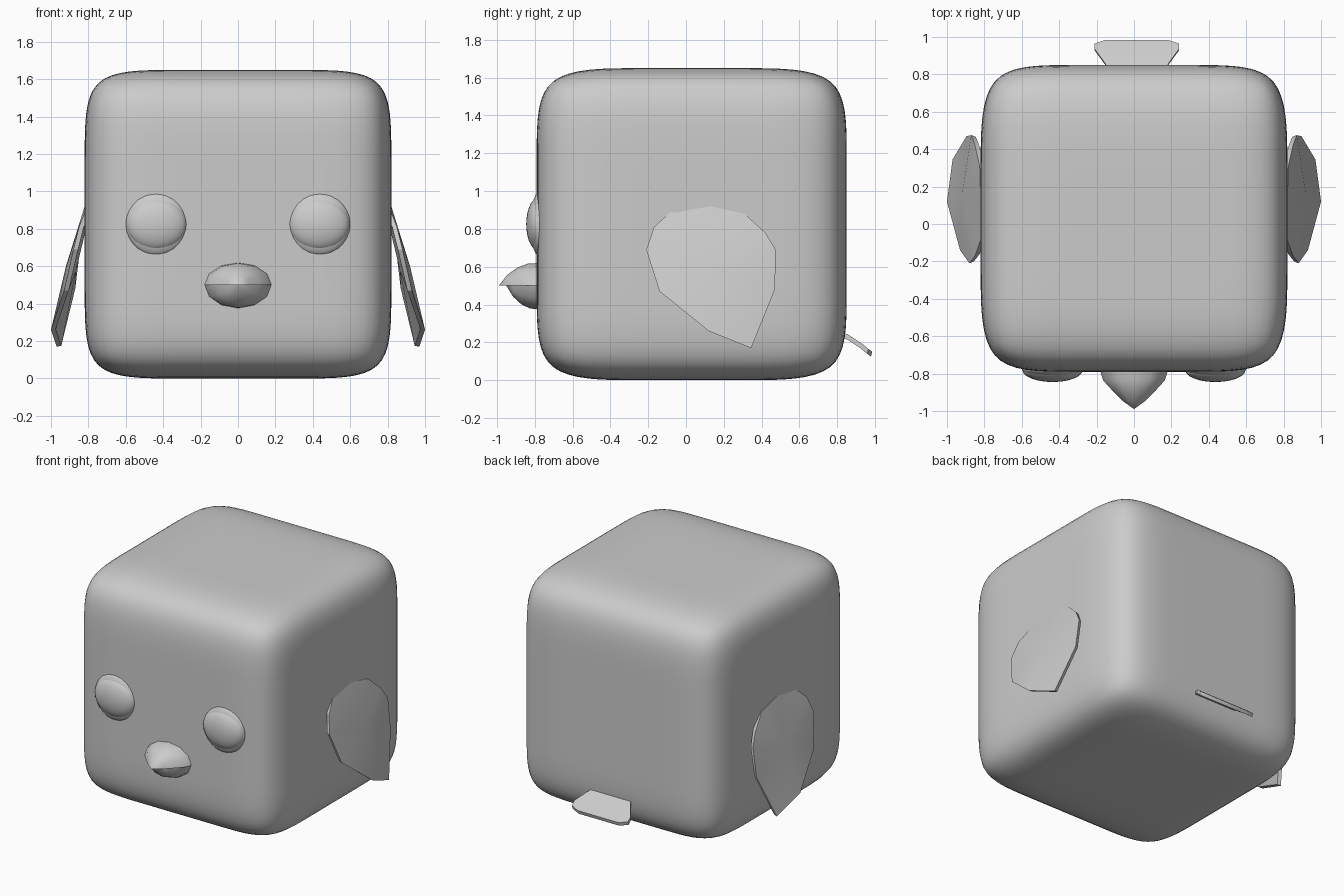
import bpy, bmesh, math
from mathutils import Vector

if "Cube" in bpy.data.objects:
    bpy.data.objects.remove(bpy.data.objects["Cube"])

grey = bpy.data.materials.new("plain grey")
grey.diffuse_color = (0.6, 0.6, 0.6, 1)
grey.use_nodes = True
grey.node_tree.nodes["Principled BSDF"].inputs["Base Color"].default_value = grey.diffuse_color


def finish(name, bm, angle=40):
    bmesh.ops.recalc_face_normals(bm, faces=bm.faces)
    me = bpy.data.meshes.new(name)
    bm.to_mesh(me)
    bm.free()
    me.materials.append(grey)
    ob = bpy.data.objects.new(name, me)
    bpy.context.collection.objects.link(ob)
    bpy.ops.object.select_all(action='DESELECT')
    ob.select_set(True)
    bpy.context.view_layer.objects.active = ob
    bpy.ops.object.shade_smooth_by_angle(angle=math.radians(angle))
    return ob


def slab(name, outer, inner, centre=None, inner_centre=None, angle=30):
    """Closed plate between two matching outlines, optionally domed to centre points."""
    bm = bmesh.new()
    a = [bm.verts.new(p) for p in outer]
    b = [bm.verts.new(p) for p in inner]
    n = len(a)
    for i in range(n):
        j = (i + 1) % n
        bm.faces.new((a[i], a[j], b[j], b[i]))
    for ring, c in ((a, centre), (b, inner_centre)):
        if c is None:
            bm.faces.new(ring)
        else:
            cv = bm.verts.new(c)
            for i in range(n):
                bm.faces.new((ring[i], ring[(i + 1) % n], cv))
    return finish(name, bm, angle)


# body: box with support loops, softened by subdivision
bm = bmesh.new()
bmesh.ops.create_cube(bm, size=2)
half, loops = (0.82, 0.82, 0.825), (0.37, 0.29, 0.41)
for axis in range(3):
    for s in (-1, 1):
        no = Vector((0, 0, 0))
        no[axis] = 1
        bmesh.ops.bisect_plane(bm, geom=bm.verts[:] + bm.edges[:] + bm.faces[:],
                               plane_co=no * s * loops[axis] / half[axis], plane_no=no)
for v in bm.verts:
    v.co = Vector((v.co.x * half[0], v.co.y * half[1] + 0.03, v.co.z * half[2] + 0.825))
body = finish("body", bm, 180)
sub = body.modifiers.new("round", 'SUBSURF')
sub.levels = sub.render_levels = 3

# eyes: flat socket disc with a bulging eyeball in front
for side, s in (("left", 1), ("right", -1)):
    for part, rad, cy in (("eye_rim", (0.165, 0.05, 0.168), -0.775),
                          ("eyeball", (0.162, 0.065, 0.14), -0.78)):
        bm = bmesh.new()
        bmesh.ops.create_uvsphere(bm, u_segments=24, v_segments=14, radius=1)
        for v in bm.verts:
            v.co = Vector((v.co.x * rad[0] + s * 0.435, v.co.y * rad[1] + cy,
                           v.co.z * rad[2] + 0.825))
        finish(side + "_" + part, bm, 180)

# beak: two half shells lofted towards a tip
for name, up, tip in (("upper_beak", 0.12, -0.99), ("lower_beak", -0.125, -0.95)):
    bm = bmesh.new()
    rings = []
    for t, w, h in ((0, 0.185, 1), (0.3, 0.165, 0.97), (0.55, 0.115, 0.8), (0.8, 0.06, 0.47)):
        y = -0.77 + t * (tip + 0.77)
        rings.append([bm.verts.new((w * math.cos(a), y, 0.5 + up * h * math.sin(a)))
                      for a in [math.pi * i / 6 for i in range(7)]])
    for r, q in zip(rings, rings[1:]):
        for i in range(7):
            j = (i + 1) % 7
            bm.faces.new((r[i], r[j], q[j], q[i]))
    end = bm.verts.new((0, tip, 0.5))
    for i in range(7):
        bm.faces.new((rings[-1][i], rings[-1][(i + 1) % 7], end))
    bm.faces.new(rings[0])
    finish(name, bm, 50)

# wings: leaf-shaped plates leaning outwards
leaf = [(0.815, -0.07, 0.90), (0.82, 0.13, 0.92), (0.825, 0.31, 0.88), (0.85, 0.42, 0.78),
        (0.87, 0.475, 0.69), (0.895, 0.47, 0.48), (0.97, 0.345, 0.17), (1.0, 0.12, 0.26),
        (0.93, -0.14, 0.47), (0.88, -0.21, 0.69), (0.85, -0.17, 0.81)]
for side, s in (("left", 1), ("right", -1)):
    out = [(s * x, y, z) for x, y, z in leaf]
    inn = [(s * (x - 0.025), 0.15 + (y - 0.15) * 0.97, 0.6 + (z - 0.6) * 0.99)
           for x, y, z in leaf]
    slab(side + "_wing", out, inn, (s * 0.92, 0.15, 0.6), (s * 0.865, 0.15, 0.58))

# tail: bent tapered plate
bm = bmesh.new()
rows = []
for y, z, w in ((0.80, 0.265, 0.14), (0.86, 0.24, 0.17), (0.935, 0.19, 0.225),
                (0.965, 0.165, 0.225), (0.985, 0.15, 0.165)):
    rows.append([bm.verts.new((0.015 + sx * w, y - dz * 0.3, z - dz))
                 for sx, dz in ((-1, 0), (1, 0), (1, 0.025), (-1, 0.025))])
for r, q in zip(rows, rows[1:]):
    for i in range(4):
        j = (i + 1) % 4
        bm.faces.new((r[i], r[j], q[j], q[i]))
bm.faces.new(rows[0])
bm.faces.new(rows[-1])
finish("tail", bm, 30)
